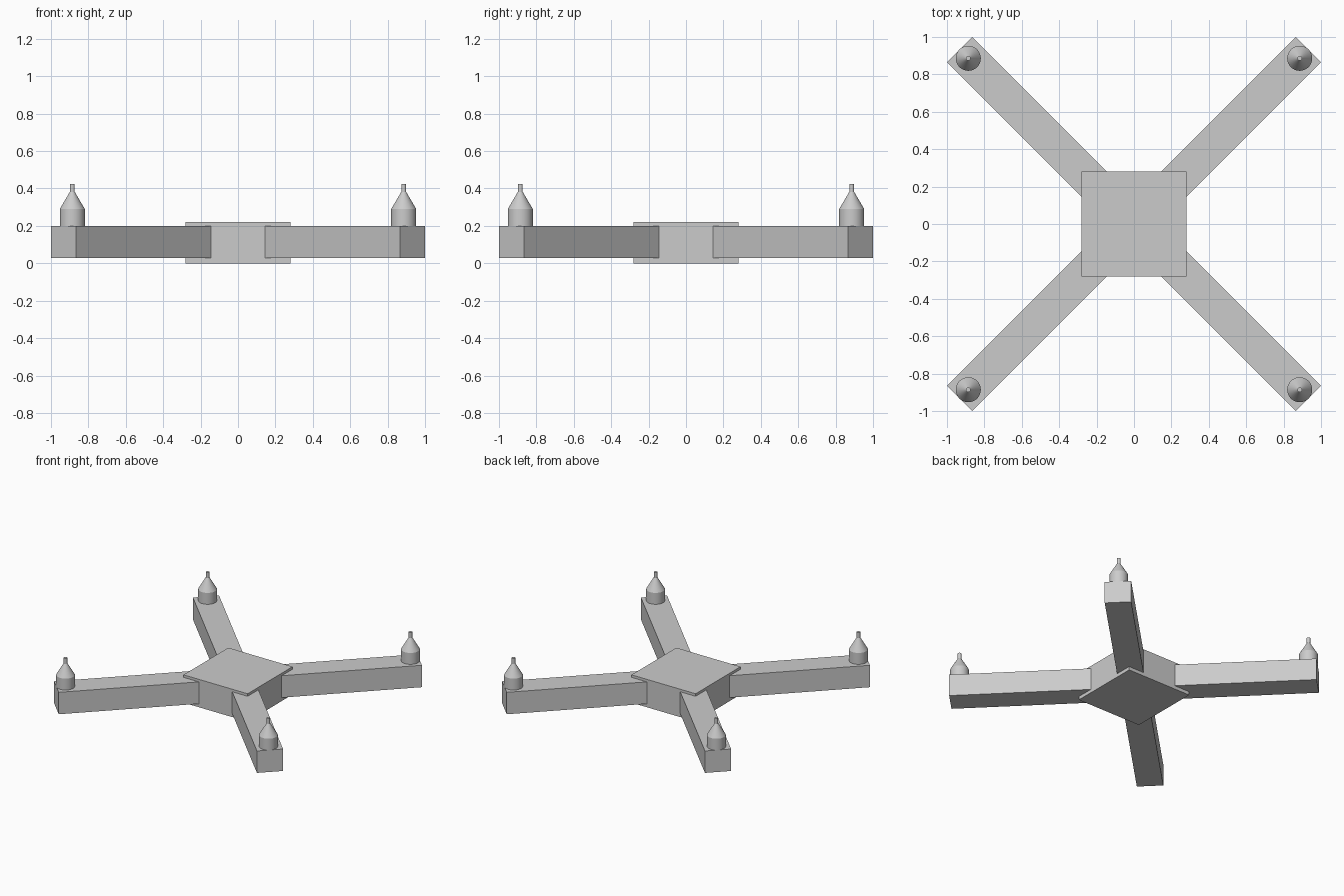
import bpy
import bmesh
from math import radians, pi, sqrt
from mathutils import Matrix, Vector

cube = bpy.data.objects.get("Cube")
if cube:
    bpy.data.objects.remove(cube, do_unlink=True)

# Single material
grey = bpy.data.materials.new("light_grey")
grey.use_nodes = True
colour = (0.6, 0.6, 0.6, 1)
grey.diffuse_color = colour
grey.node_tree.nodes["Principled BSDF"].inputs["Base Color"].default_value = colour


def finish(bm, name):
    bmesh.ops.recalc_face_normals(bm, faces=bm.faces)
    mesh = bpy.data.meshes.new(name)
    bm.to_mesh(mesh)
    bm.free()
    mesh.materials.append(grey)
    obj = bpy.data.objects.new(name, mesh)
    bpy.context.collection.objects.link(obj)
    return obj


def box(name, size, centre, angle=0.0):
    bm = bmesh.new()
    bmesh.ops.create_cube(bm, size=1)
    bm.transform(Matrix.Rotation(angle, 4, "Z")
                 @ Matrix.Translation(centre)
                 @ Matrix.Diagonal((*size, 1)))
    return finish(bm, name)


def turned(name, profile, location, steps=32):
    """Revolve a radius/height profile into a closed solid."""
    bm = bmesh.new()
    verts = [bm.verts.new((r, 0, z)) for r, z in profile]
    edges = [bm.edges.new(pair) for pair in zip(verts, verts[1:])]
    bmesh.ops.spin(bm, geom=verts + edges, axis=(0, 0, 1), cent=(0, 0, 0),
                   angle=2 * pi, steps=steps)
    bmesh.ops.remove_doubles(bm, verts=bm.verts, dist=0.0001)
    obj = finish(bm, name)
    obj.location = location
    bpy.ops.object.select_all(action="DESELECT")
    obj.select_set(True)
    bpy.context.view_layer.objects.active = obj
    bpy.ops.object.shade_smooth_by_angle(angle=radians(30))
    return obj


# Central body
box("body", (0.56, 0.56, 0.22), (0, 0, 0.11))

# Arms run diagonally from inside the body; a motor stands on each tip
ARM_WIDTH, ARM_BOTTOM, ARM_TOP = 0.19, 0.027, 0.2
INNER, OUTER = 0.15, 1.319
MOTOR = [(0, 0), (0.067, 0), (0.067, 0.09), (0.013, 0.182), (0.013, 0.225), (0, 0.225)]
corners = {"back_left": 45, "back_right": 135, "front_right": 225, "front_left": 315}

for corner, degrees in corners.items():
    angle = radians(degrees)
    box(corner + "_arm",
        (OUTER - INNER, ARM_WIDTH, ARM_TOP - ARM_BOTTOM),
        ((OUTER + INNER) / 2, 0, (ARM_TOP + ARM_BOTTOM) / 2), angle)
    tip = Matrix.Rotation(angle, 4, "Z") @ Vector((0.886 * sqrt(2), 0, ARM_TOP))
    turned(corner + "_motor", MOTOR, tip)
